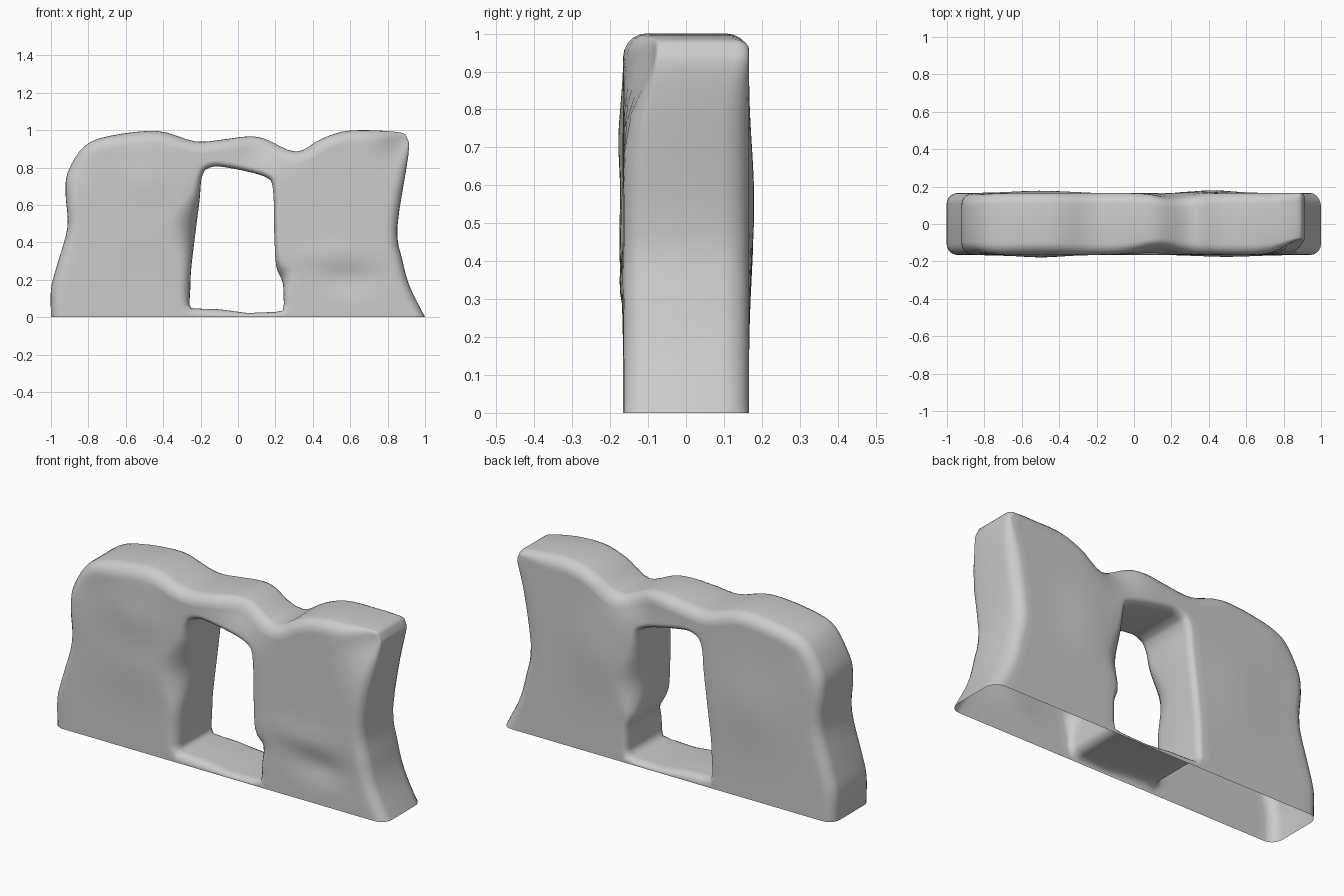
import bpy, bmesh, math
from mathutils import Vector

if "Cube" in bpy.data.objects:
    bpy.data.objects.remove(bpy.data.objects["Cube"])

T = 0.166  # half thickness

# Paired silhouette stations over the arch: outer x, outer z, inner x, inner z
ARCH = [(-1, 0, -.26, .07), (-1, .15, -.255, .15), (-.97, .27, -.25, .26),
        (-.912, .48, -.225, .47), (-.922, .66, -.205, .63), (-.908, .78, -.2, .7),
        (-.82, .915, -.195, .74), (-.68, .97, -.185, .77), (-.43, .995, -.17, .79),
        (-.23, .94, -.13, .805), (-.08, .95, -.08, .803), (.04, .965, .02, .785),
        (.14, .955, .12, .76), (.31, .885, .17, .735), (.45, .955, .182, .71),
        (.6, .998, .187, .68), (.85, .99, .19, .64), (.905, .955, .192, .6),
        (.91, .86, .192, .55), (.852, .48, .195, .42), (.88, .3, .205, .27),
        (.92, .16, .24, .18), (1, 0, .245, .07)]
# Thin door sill along the open base
SILL = [(.25, 0, .24, .035), (.2, 0, .2, .028), (.05, 0, .05, .022),
        (-.1, 0, -.1, .042), (-.2, 0, -.2, .045), (-.25, 0, -.25, .048)]
# Dents and bulges: side, x, z, size x, size z, amount outward
LUMPS = [(-1, .14, .95, .15, .13, -.045), (1, .23, .9, .12, .1, -.03),
         (-1, .90, .96, .12, .16, -.085), (-1, -.5, .72, .16, .12, .012),
         (-1, -.5, .45, .2, .15, .010), (-1, .60, .20, .15, .07, -.018),
         (-1, .5, .34, .2, .06, .010), (1, -.5, .5, .2, .2, .012),
         (1, .42, .55, .15, .2, .014), (-1, -.5, 1, .3, .06, -.012),
         (-1, -.95, .88, .15, .15, -.025), (1, -.95, .88, .15, .15, -.015)]
# Chips in the door edges: side, x, z, size, amount
CHIPS = [(-1, -.23, .47, .16, .11), (-1, .23, .22, .06, .05),
         (1, .2, .42, .15, .08), (-1, -.25, .15, .12, .03)]


def smooth_path(pts, n=4):
    """Catmull-Rom resampling of the station list."""
    p = [Vector(q) for q in pts]
    p = [2 * p[0] - p[1]] + p + [2 * p[-1] - p[-2]]
    out = []
    for a, b, c, d in zip(p, p[1:], p[2:], p[3:]):
        for k in range(n):
            t = k / n
            out.append(.5 * (2 * b + (c - a) * t + (2 * a - 5 * b + 4 * c - d) * t * t
                             + (3 * b - a - 3 * c + d) * t ** 3))
    return out + [p[-2]]


def bell(x, z, cx, cz, sx, sz):
    return math.exp(-((x - cx) / sx) ** 2 - ((z - cz) / sz) ** 2)


def right_normal(a, b):
    d = b - a
    return Vector((d.y, -d.x)).normalized()


arch = smooth_path([Vector(p) for p in ARCH])
stations = arch + [Vector(p) for p in SILL]
n_arch, n = len(arch), len(stations)
outer = [Vector((s[0], s[1])) for s in stations]
inner = [Vector((s[2], s[3])) for s in stations]
K, A = 14, 6  # panel steps, corner steps


def half_section(i, side):
    """Points from the outer edge over one face to the door edge."""
    o, q = outer[i], inner[i]
    m = right_normal(inner[i - 1], inner[(i + 1) % n])
    ro, ri, rd = .06, .03, .04
    if i == 0:
        no = Vector((1, 0))
    elif i == n_arch - 1:
        no = Vector((-1, 0))
    elif i < n_arch:
        no = right_normal(outer[i - 1], outer[i + 1])
        ro -= .04 * bell(o.x, o.y, .9, .95, .1, .1)
    else:  # sill edges slope down to the ground
        no, ro, ri, rd = Vector((0, 1)), 0, q.y * .85, .045
    od = ro + (.015 if side > 0 and o.x > .8 else 0)
    if i < n_arch:
        for s, x, z, size, amt in CHIPS:
            if s == side:
                w = amt * bell(q.x, q.y, x, z, size * .8, size)
                ri, rd = ri + w, min(rd + w, T * .9)
    pts = []
    for k in range(A):  # rounded outer edge
        a = math.pi / 2 * k / (A - 1)
        pts.append((o + no * ro * (1 - math.cos(a)), T - od * (1 - math.sin(a))))
    start, end = o + no * ro, q - m * ri
    for k in range(1, K):  # broad face
        pts.append((start.lerp(end, k / K), T))
    for k in range(A):  # rounded door edge
        a = math.pi / 2 * k / (A - 1)
        pts.append((q - m * ri * (1 - math.sin(a)), T - rd * (1 - math.cos(a))))
    out = []
    for p, y in pts:
        y0 = y
        for s, x, z, sx, sz, amt in LUMPS:
            if s == side:
                y += amt * bell(p.x, p.y, x, z, sx, sz) * y0 / T
        out.append((p.x, side * y, max(p.y, 0)))
    return out


# Loft rounded sections around the doorway, leaving the underside open
bm = bmesh.new()
rings = []
for i in range(n):
    front, back = half_section(i, -1), half_section(i, 1)
    o, q = outer[i], inner[i]
    ring = [(o.x, 0, o.y)] + front + [(q.x, 0, q.y)] + back[::-1]
    rings.append([bm.verts.new(v) for v in ring])
M = len(rings[0])
for i in range(n):
    r, s = rings[i], rings[(i + 1) % n]
    under = i >= n_arch - 1
    for j in range(M):
        if under and (j < A or j >= M - A):
            continue
        bm.faces.new((r[j], s[j], s[(j + 1) % M], r[(j + 1) % M]))
bmesh.ops.remove_doubles(bm, verts=bm.verts, dist=.0001)
bmesh.ops.delete(bm, geom=[v for v in bm.verts if not v.link_faces], context='VERTS')
bmesh.ops.recalc_face_normals(bm, faces=bm.faces)
if sum(f.normal.y * f.calc_area() for f in bm.faces if f.calc_center_median().y < -.1) > 0:
    bmesh.ops.reverse_faces(bm, faces=bm.faces)

mesh = bpy.data.meshes.new("rock_doorway_wall")
bm.to_mesh(mesh)
bm.free()
wall = bpy.data.objects.new("rock_doorway_wall", mesh)
bpy.context.collection.objects.link(wall)
bpy.context.view_layer.objects.active = wall
wall.select_set(True)
bpy.ops.object.shade_smooth_by_angle(angle=math.radians(75))
